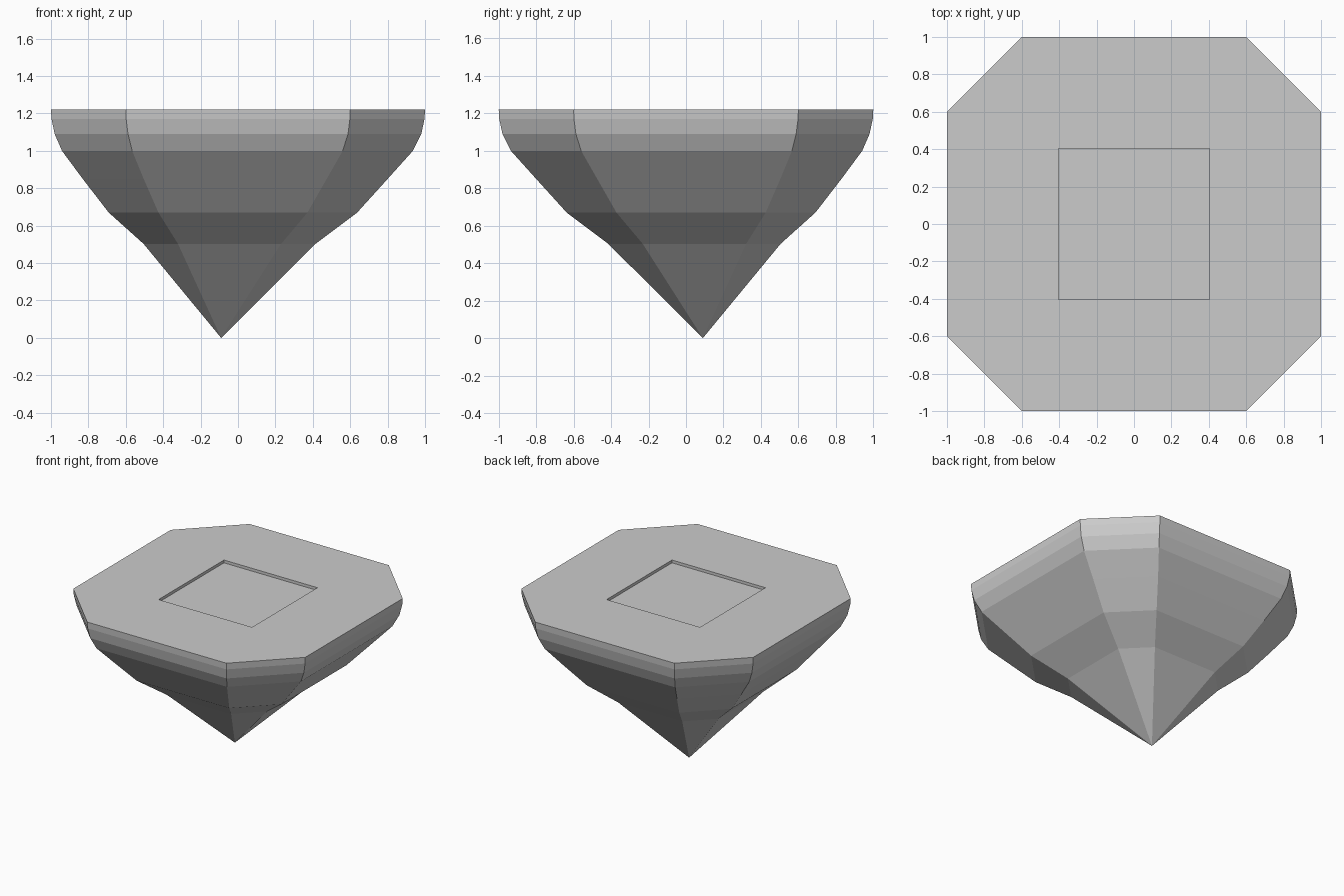
import bpy, bmesh

if "Cube" in bpy.data.objects:
    bpy.data.objects.remove(bpy.data.objects["Cube"])

# Octagonal outline: square with cut corners, counter-clockwise
OUTLINE = [(1, -.6), (1, .6), (.6, 1), (-.6, 1), (-1, .6), (-1, -.6), (-.6, -1), (.6, -1)]
# Profile: height, half width, sideways drift of the centre (-x, +y)
LEVELS = [(1.22, 1.0, 0), (1.17, .997, 0), (1.09, .98, 0), (1.0, .938, .003),
          (.85, .815, .015), (.67, .664, .027), (.503, .46, .045)]
APEX_DRIFT = .09
RECESS_HALF, RECESS_DEPTH = .403, .022

bm = bmesh.new()

# Tapering sides and off-centre tip
rings = [[bm.verts.new((x * r - d, y * r + d, z)) for x, y in OUTLINE] for z, r, d in LEVELS]
for upper, lower in zip(rings, rings[1:]):
    for i in range(8):
        j = (i + 1) % 8
        bm.faces.new((upper[i], lower[i], lower[j], upper[j]))
tip = bm.verts.new((-APEX_DRIFT, APEX_DRIFT, 0))
for i in range(8):
    bm.faces.new((rings[-1][i], tip, rings[-1][(i + 1) % 8]))

# Flat top around a shallow square recess
top_z = LEVELS[0][0]
square = [(1, -1), (1, 1), (-1, 1), (-1, -1)]
rim, floor = [[bm.verts.new((x * RECESS_HALF, y * RECESS_HALF, z)) for x, y in square]
              for z in (top_z, top_z - RECESS_DEPTH)]
top = rings[0]
for k in range(4):
    n = (k + 1) % 4
    a, b, c = top[2 * k], top[2 * k + 1], top[(2 * k + 2) % 8]
    bm.faces.new((a, b, rim[n], rim[k]))
    bm.faces.new((b, c, rim[n]))
    bm.faces.new((rim[k], rim[n], floor[n], floor[k]))
bm.faces.new(floor)

bmesh.ops.recalc_face_normals(bm, faces=bm.faces)
mesh = bpy.data.meshes.new("floating_platform")
bm.to_mesh(mesh)
bm.free()
platform = bpy.data.objects.new("floating_platform", mesh)
bpy.context.collection.objects.link(platform)
